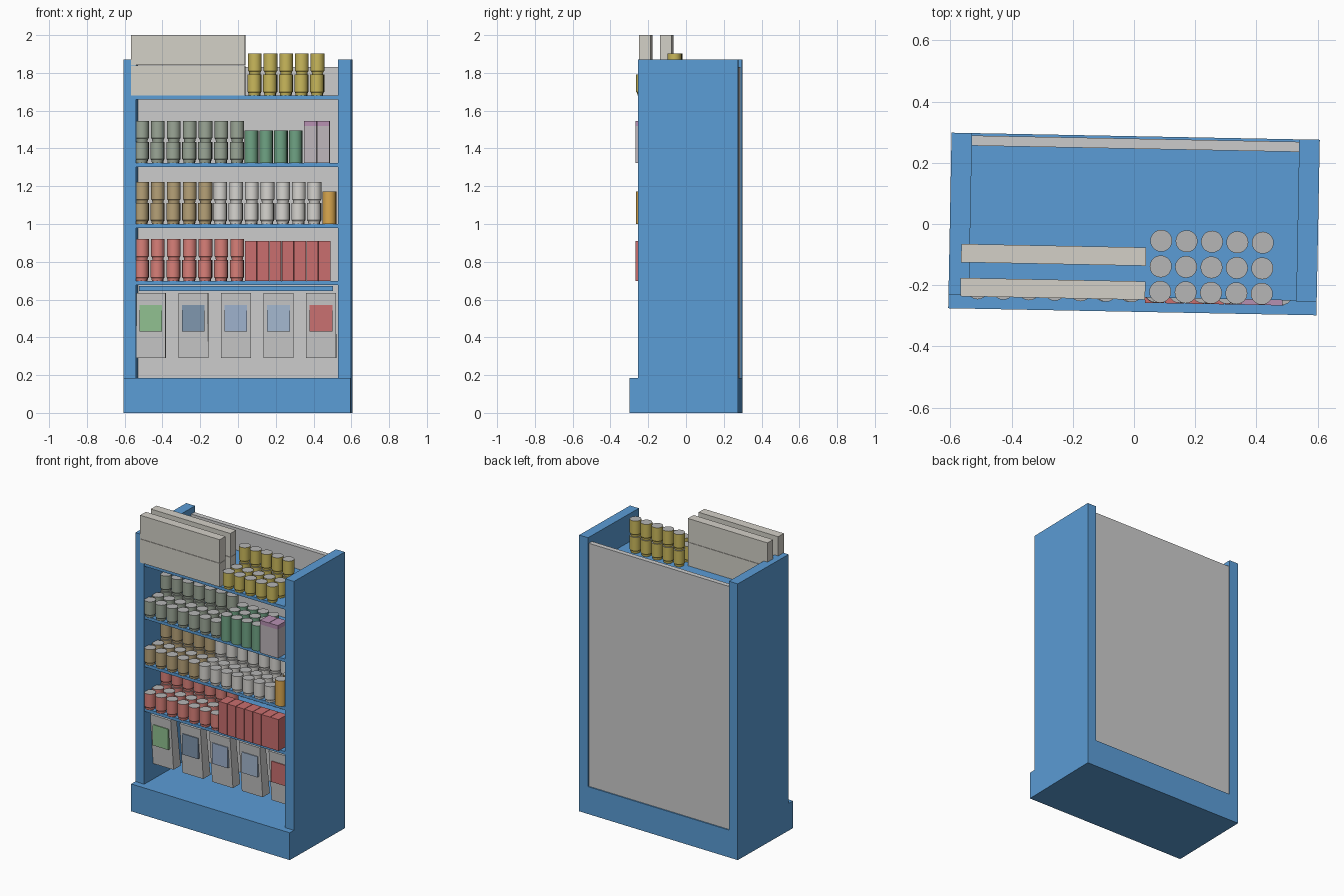
import bpy, bmesh, math
from mathutils import Matrix

if "Cube" in bpy.data.objects:
    bpy.data.objects.remove(bpy.data.objects["Cube"])

TURN = math.radians(-1.1)   # whole unit is turned very slightly
mats = {}


def mat(hexcode):
    if hexcode not in mats:
        m = bpy.data.materials.new("colour_" + hexcode)
        srgb = [int(hexcode[i:i + 2], 16) / 255 for i in (0, 2, 4)]
        m.diffuse_color = [c ** 2.2 for c in srgb] + [1]
        m.use_nodes = True
        m.node_tree.nodes["Principled BSDF"].inputs["Base Color"].default_value = m.diffuse_color
        mats[hexcode] = m
    return mats[hexcode]


def finish(bm, name, colours=(), smooth=False):
    bmesh.ops.recalc_face_normals(bm, faces=bm.faces)
    me = bpy.data.meshes.new(name)
    bm.to_mesh(me)
    bm.free()
    ob = bpy.data.objects.new(name, me)
    bpy.context.collection.objects.link(ob)
    ob.rotation_euler.z = TURN
    for c in colours:
        me.materials.append(mat(c))
    if smooth:
        bpy.ops.object.select_all(action='DESELECT')
        ob.select_set(True)
        bpy.context.view_layer.objects.active = ob
        bpy.ops.object.shade_smooth_by_angle(angle=math.radians(30))
    return ob


def add_box(bm, x0, x1, y0, y1, z0, z1):
    m = (Matrix.Translation(((x0 + x1) / 2, (y0 + y1) / 2, (z0 + z1) / 2))
         @ Matrix.Diagonal((x1 - x0, y1 - y0, z1 - z0, 1)))
    return bmesh.ops.create_cube(bm, size=1, matrix=m)["verts"]


def boxes(name, dims, colours=()):
    bm = bmesh.new()
    for d in dims:
        add_box(bm, *d)
    return finish(bm, name, colours)


def add_can(bm, x, y, z, r, h, foot, n=20):
    # lathe a can: narrowed foot, straight wall, grey ends
    prof = [(r, 0), (r, h)] if foot == 0 else [(r * .8, 0), (r * .86, foot * .7), (r, foot), (r, h)]
    rings = [[bm.verts.new((x + q * math.cos(2 * math.pi * i / n),
                            y + q * math.sin(2 * math.pi * i / n), z + t))
              for i in range(n)] for q, t in prof]
    for a, b in zip(rings, rings[1:]):
        for i in range(n):
            bm.faces.new((a[i], a[(i + 1) % n], b[(i + 1) % n], b[i]))
    for ring in (rings[0], rings[-1]):
        bm.faces.new(ring).material_index = 1


ROWS = (-.22, -.137, -.053)


def can_block(name, colour, x0, count, z, pitch=.084, r=.036, h=.111, foot=.02, stack=True):
    # three rows deep, the rear row stacked two high
    bm = bmesh.new()
    for i in range(count):
        for k, y in enumerate(ROWS):
            for level in range(2 if stack and k == 2 else 1):
                add_can(bm, x0 + i * pitch, y, z + level * h, r, h, foot)
    finish(bm, name, (colour, "B4B4B4"), True)


BLUE = "5B9BD5"
W, D = .602, .287

# carcass
boxes("plinth", [(-W, W, -D, D, 0, .185)], (BLUE,))
for s, side in ((-1, "left"), (1, "right")):
    xs = sorted((s * W, s * .535))
    boxes(side + "_side_panel", [(*xs, -.243, D, .185, 1.87)], (BLUE,))
boxes("back_panel", [(-.535, .535, .246, .279, .185, 1.83)])

# shelves and hanging rail
SHELF = (.698, 1.0, 1.324, 1.68)
for i, z in enumerate(SHELF):
    boxes(f"shelf_{i + 1}", [(-.535, .535, -.24, .246, z - .021, z)], (BLUE,))
boxes("hanging_rail", [(-.52, .505, -.165, -.14, .645, .672)], (BLUE,))

# hanging bags with coloured labels
for i, c in enumerate(("8FBF8F", "7F95AD", "9DB0CC", "A3B6CE", "C87070")):
    x = -.459 + i * .2255
    bm = bmesh.new()
    side = [(-.180, .635), (-.120, .635), (-.075, .29), (-.150, .29)]
    ends = [[bm.verts.new((x + s * .079, y, z)) for y, z in side] for s in (-1, 1)]
    for e in ends:
        bm.faces.new(e)
    for k in range(4):
        j = (k + 1) % 4
        bm.faces.new((ends[0][k], ends[0][j], ends[1][j], ends[1][k]))
    finish(bm, f"hanging_bag_{i + 1}")
    boxes(f"bag_label_{i + 1}", [(x - .06, x + .06, -.18, -.145, .43, .57)], (c,))

# lowest product shelf
z1, z2, z3, z4 = SHELF
can_block("red_cans", "D87F78", -.507, 7, z1)
for i in range(7):
    x = .041 + i * .0652
    boxes(f"red_carton_{i + 1}", [(x, x + .062, -.257, -.165, z1, .91)], ("C86E6E",))

# middle product shelf
can_block("tan_cans", "B5A077", -.507, 5, z2)
can_block("white_cans", "D6D4CF", -.507 + 5 * .083, 7, z2, pitch=.083)
can_block("tall_amber_tins", "D9A650", .487, 1, z2, h=.172, foot=0, stack=False)

# upper product shelf
can_block("grey_green_cans", "9AA595", -.507, 7, z3)
can_block("tall_green_tins", "6FA283", .074, 4, z3, pitch=.078, r=.035, h=.172, foot=0, stack=False)
for i in range(2):
    x = .355 + i * .069
    boxes(f"pale_carton_{i + 1}", [(x, x + .066, -.257, -.165, z3, 1.518)], ("BDB5BA",))
    boxes(f"carton_lid_{i + 1}", [(x, x + .066, -.257, -.165, 1.518, 1.545)], ("B58FB0",))

# top shelf: flat cases stacked in two rows, and yellow cans
for i, (y0, y1) in enumerate(((-.247, -.187), (-.136, -.076))):
    for j, (a, b) in enumerate(((1.68, 1.839), (1.841, 2.0))):
        boxes(f"flat_case_{i + 1}_{j + 1}", [(-.563, .041, y0, y1, a, b)], ("D2CFC6",))
can_block("yellow_cans", "C9B75C", .09, 5, z4, pitch=.083)
